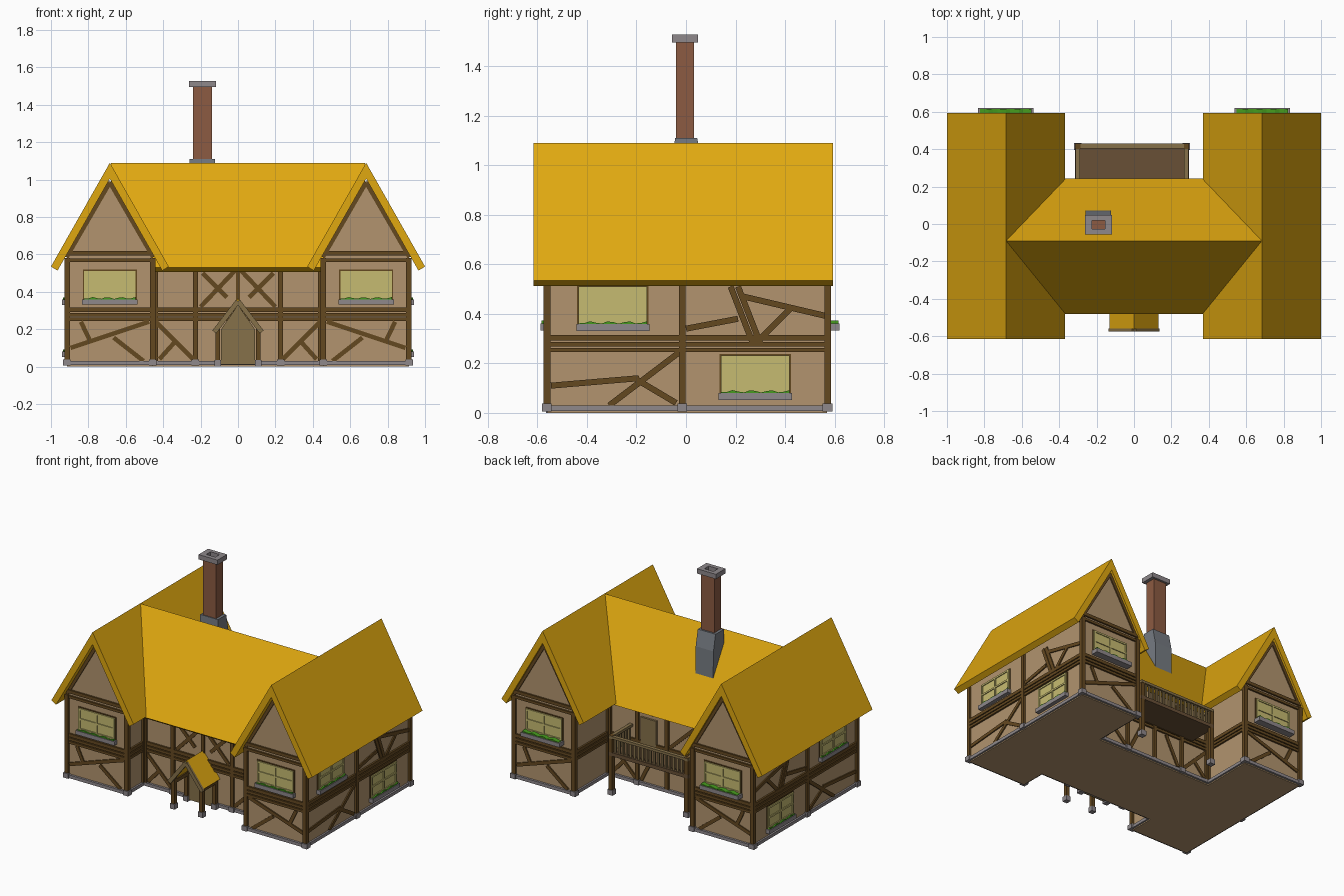
import bpy, bmesh, math

if "Cube" in bpy.data.objects:
    bpy.data.objects.remove(bpy.data.objects["Cube"], do_unlink=True)


def material(name, r, g, b):
    lin = [((c / 255 + 0.055) / 1.055) ** 2.4 for c in (r, g, b)] + [1]
    m = bpy.data.materials.new(name)
    m.use_nodes = True
    m.diffuse_color = lin
    m.node_tree.nodes["Principled BSDF"].inputs["Base Color"].default_value = lin
    return m


THATCH = material("golden thatch", 224, 168, 16)
PLASTER = material("tan plaster", 178, 148, 110)
TIMBER = material("dark timber", 100, 72, 32)
OAK = material("olive oak", 134, 113, 74)
DECK = material("deck brown", 104, 80, 54)
STONE = material("grey stone", 142, 136, 139)
SLATE = material("chimney slate", 118, 123, 130)
BRICK = material("red brown brick", 140, 91, 66)
GLASS = material("yellow glass", 198, 187, 113)
GRASS = material("planter green", 70, 155, 30)


def solids(name, axis, parts, mat):
    """Extrude 2D profiles along an axis; each part is (points, start, end)."""
    place = {"x": lambda u, v, d: (d, u, v),
             "y": lambda u, v, d: (u, d, v),
             "z": lambda u, v, d: (u, v, d)}[axis]
    bm = bmesh.new()
    for pts, a, b in parts:
        lo = [bm.verts.new(place(u, v, a)) for u, v in pts]
        hi = [bm.verts.new(place(u, v, b)) for u, v in pts]
        bm.faces.new(lo)
        bm.faces.new(hi[::-1])
        for i in range(len(pts)):
            j = (i + 1) % len(pts)
            bm.faces.new((lo[i], lo[j], hi[j], hi[i]))
    bmesh.ops.recalc_face_normals(bm, faces=bm.faces[:])
    me = bpy.data.meshes.new(name)
    bm.to_mesh(me)
    bm.free()
    me.materials.append(mat)
    ob = bpy.data.objects.new(name, me)
    bpy.context.collection.objects.link(ob)
    return ob


def rect(u0, u1, v0, v1):
    return [(u0, v0), (u1, v0), (u1, v1), (u0, v1)]


def bar(p, q, w):
    """Outline of a straight bar of width w from p to q."""
    dx, dy = q[0] - p[0], q[1] - p[1]
    k = w / 2 / math.hypot(dx, dy)
    nx, ny = -dy * k, dx * k
    return [(p[0] + nx, p[1] + ny), (q[0] + nx, q[1] + ny),
            (q[0] - nx, q[1] - ny), (p[0] - nx, p[1] - ny)]


def framing(name, axis, at, out, u0, u1, posts, braces, top=0.58, high=True):
    """Timbers on one wall: rails, posts and slanted braces."""
    rails = [(0.245, 0.262), (0.268, 0.286), (0.292, 0.315)]
    if high:
        rails += [(0.56, 0.578), (0.594, 0.617)]
    inner, outer = at - 0.01 * out, at + 0.012 * out
    parts = [(rect(u0, u1, a, b), inner, outer) for a, b in rails]
    parts += [(rect(u - 0.013, u + 0.013, 0.03, top), inner, outer + 0.003 * out) for u in posts]
    parts += [(bar(p, q, 0.024), inner, at + 0.008 * out) for p, q in braces]
    solids(name, axis, parts, TIMBER)


def window(name, axis, at, out, u, z, sill=0.028):
    """Trimmed window with glazing bars, stone sill and planting."""
    def layer(part, rects, depth, mat):
        solids(name + part, axis, [(r, at - 0.01 * out, at + depth * out) for r in rects], mat)
    w, h = 0.138, 0.15
    layer("_trim", [rect(u - w - 0.006, u + w + 0.006, z - 0.005, z + h + 0.006)], 0.006, TIMBER)
    layer("_glass", [rect(u - w, u + w, z, z + h)], 0.008, GLASS)
    bars = [rect(c - 0.006, c + 0.006, z, z + h) for c in (u - w + 0.006, u, u + w - 0.006)]
    bars += [rect(u - w, u + w, c - 0.006, c + 0.006) for c in (z + 0.006, z + h / 2, z + h - 0.006)]
    layer("_glazing_bars", bars, 0.014, GLASS)
    layer("_sill", [rect(u - 0.148, u + 0.148, z - 0.03, z - 0.002)], sill, STONE)
    tops = [(u + w - i * w / 6, z + 0.005 + 0.005 * math.cos(i * 1.9)) for i in range(13)]
    layer("_plants", [[(u - w, z - 0.004), (u + w, z - 0.004)] + tops], sill - 0.005, GRASS)


# Walls, plinths and roofs
FRONT, BACK, MID_F, MID_B = -0.56, 0.57, -0.38, 0.20
RIDGE, HALF = 0.685, 0.228
for s, side in ((1, "left"), (-1, "right")):
    c = s * RIDGE
    gable = [(c - HALF, 0), (c + HALF, 0), (c + HALF, 0.59), (c, 0.995), (c - HALF, 0.59)]
    solids(side + "_wing_walls", "y", [(gable, FRONT, BACK)], PLASTER)
    solids(side + "_wing_plinth", "z", [(rect(c - 0.24, c + 0.24, -0.575, 0.585), 0.008, 0.03)], STONE)
    roof = [(c - 0.315, 0.535), (c, 1.09), (c + 0.315, 0.535),
            (c + 0.28, 0.513), (c, 1.005), (c - 0.28, 0.513)]
    solids(side + "_wing_roof", "y", [(roof, -0.615, 0.593)], THATCH)

solids("centre_walls", "x", [([(MID_F, 0), (MID_F, 0.6), (-0.09, 1.0), (MID_B, 0.51), (MID_B, 0)],
                              -0.5, 0.5)], PLASTER)
solids("centre_plinth", "z", [(rect(-0.5, 0.5, MID_F - 0.015, MID_B + 0.015), 0.008, 0.03)], STONE)
solids("centre_roof", "x", [([(-0.48, 0.53), (-0.09, 1.088), (0.243, 0.525),
                              (0.208, 0.505), (-0.09, 1.01), (-0.445, 0.505)], -0.68, 0.68)], THATCH)

# Gable ends: timbers and windows
wing_braces = [((0.21, 0.10), (-0.21, 0.24)), ((0.155, 0.24), (0.105, 0.135)),
               ((-0.02, 0.155), (-0.18, 0.03))]
rakes = [((0.232, 0.585), (0, 0.985)), ((-0.232, 0.585), (0, 0.985))]
for s, side in ((1, "left"), (-1, "right")):
    c = s * RIDGE
    braces = [((c + s * p[0], p[1]), (c + s * q[0], q[1])) for p, q in wing_braces + rakes]
    for at, out, end, sill in ((FRONT, -1, "front", 0.028), (BACK, 1, "back", 0.05)):
        name = f"{side}_wing_{end}"
        framing(name + "_timbers", "y", at, out, c - 0.235, c + 0.235,
                (c - 0.227, c + 0.227), braces)
        window(name + "_window", "y", at, out, c, 0.362, sill)

# Long outer sides and short inner sides of the wings
side_braces = [((-0.545, 0.11), (-0.19, 0.14)), ((-0.31, 0.03), (-0.02, 0.25)),
               ((-0.2, 0.135), (-0.04, 0.04)), ((0.18, 0.51), (0.27, 0.28)),
               ((0.21, 0.51), (0.30, 0.28)), ((0.23, 0.47), (0.57, 0.39)),
               ((0.28, 0.28), (0.42, 0.42)), ((0, 0.34), (0.21, 0.38))]
for s, side in ((1, "left"), (-1, "right")):
    at = s * (RIDGE + HALF)
    framing(side + "_side_timbers", "x", at, s, FRONT, BACK, (-0.56, -0.015, 0.572), side_braces)
    window(side + "_side_upper_window", "x", at, s, -0.295, 0.36)
    window(side + "_side_lower_window", "x", at, s, 0.28, 0.082)
    at = s * (RIDGE - HALF)
    framing(side + "_inner_front_timbers", "x", at, -s, FRONT, MID_F, (-0.56, MID_F - 0.01), [])
    framing(side + "_inner_back_timbers", "x", at, -s, MID_B, BACK, (MID_B + 0.01, 0.572), [])
    feet = [(s * x, y) for x in (0.915, 0.455) for y in (-0.562, 0.572)]
    feet += [(s * 0.915, -0.015), (s * 0.228, MID_F - 0.003), (s * 0.228, MID_B + 0.003)]
    solids(side + "_post_feet", "z", [(rect(x - 0.02, x + 0.02, y - 0.02, y + 0.02), 0.005, 0.038)
                                      for x, y in feet], STONE)

# Centre walls
lower = [((0.44, 0.24), (0.24, 0.04)), ((0.33, 0.14), (0.42, 0.04))]
upper = [((0.2, 0.32), (0, 0.53)), ((0.19, 0.5), (0.06, 0.37))]


def both(lines):
    return [((s * p[0], p[1]), (s * q[0], q[1])) for p, q in lines for s in (1, -1)]


framing("centre_front_timbers", "y", MID_F, -1, -0.45, 0.45, (-0.228, 0.228, -0.44, 0.44),
        both(lower + upper) + [((0, 0.32), (0, 0.55))], 0.59, False)
framing("centre_back_timbers", "y", MID_B, 1, -0.45, 0.45, (-0.228, 0, 0.228, -0.44, 0.44),
        both(lower) + [((-0.02, 0.32), (-0.21, 0.5)), ((0.1, 0.24), (0.2, 0.04)),
                       ((-0.1, 0.24), (-0.2, 0.04))], 0.52, False)
solids("balcony_door", "y", [(rect(0.08, 0.2, 0.3, 0.48), 0.19, 0.214)], OAK)

# Porch
solids("front_door", "y", [([(-0.09, 0.01), (0.09, 0.01), (0.09, 0.2), (0, 0.33), (-0.09, 0.2)],
                            -0.41, -0.37)], OAK)
solids("porch_roof", "y", [([(-0.13, 0.2), (0, 0.365), (0.13, 0.2), (0.115, 0.188),
                             (0, 0.335), (-0.115, 0.188)], -0.562, -0.38)], THATCH)
solids("porch_bargeboards", "y", [(bar((s * 0.127, 0.185), (0, 0.35), 0.026), -0.576, -0.56)
                                  for s in (1, -1)], OAK)
posts = [(s * 0.108, y) for s in (1, -1) for y in (-0.548, -0.405)]
solids("porch_posts", "z", [(rect(x - 0.013, x + 0.013, y - 0.013, y + 0.013), 0.03, 0.21)
                            for x, y in posts], TIMBER)
solids("porch_side_beams", "y", [(rect(s * 0.108 - 0.012, s * 0.108 + 0.012, 0.175, 0.2), -0.55, -0.39)
                                 for s in (1, -1)], TIMBER)
solids("porch_feet", "z", [(rect(x - 0.018, x + 0.018, y - 0.018, y + 0.018), 0, 0.035)
                           for x, y in posts], STONE)

# Balcony
solids("balcony_deck", "z", [(rect(-0.315, 0.295, 0.19, 0.428), 0.27, 0.295)], DECK)
solids("balcony_posts", "z", [(rect(x - 0.014, x + 0.014, 0.4, 0.428), 0.03, 0.41)
                              for x in (-0.3, 0.28)], TIMBER)
solids("balcony_feet", "z", [(rect(x - 0.02, x + 0.02, 0.395, 0.433), 0, 0.035)
                             for x in (-0.3, 0.28)], STONE)
solids("balcony_rail", "z", [(rect(-0.315, 0.295, 0.405, 0.43), 0.39, 0.408)]
       + [(rect(x - 0.012, x + 0.012, 0.2, 0.42), 0.39, 0.408) for x in (-0.3, 0.28)], OAK)
slats = [(-0.29 + i * 0.03, 0.415) for i in range(20)]
slats += [(x, 0.225 + i * 0.03) for x in (-0.3, 0.28) for i in range(6)]
solids("balcony_slats", "z", [(rect(x - 0.007, x + 0.007, y - 0.006, y + 0.006), 0.29, 0.395)
                              for x, y in slats], OAK)

# Chimney
CX = -0.19
solids("chimney_base", "x", [([(-0.055, 0.8), (0.072, 0.8), (0.068, 1.0), (0.045, 1.11), (-0.045, 1.11)],
                              CX - 0.068, CX + 0.068)], SLATE)
solids("chimney_shaft", "z", [(rect(CX - 0.05, CX + 0.05, -0.04, 0.033), 1.0, 1.5)], BRICK)
solids("chimney_cap", "z", [(rect(CX - 0.073, CX - 0.035, -0.057, 0.048), 1.495, 1.528),
                            (rect(CX + 0.035, CX + 0.073, -0.057, 0.048), 1.495, 1.528),
                            (rect(CX - 0.035, CX + 0.035, -0.057, -0.027), 1.495, 1.528),
                            (rect(CX - 0.035, CX + 0.035, 0.02, 0.048), 1.495, 1.528)], STONE)
